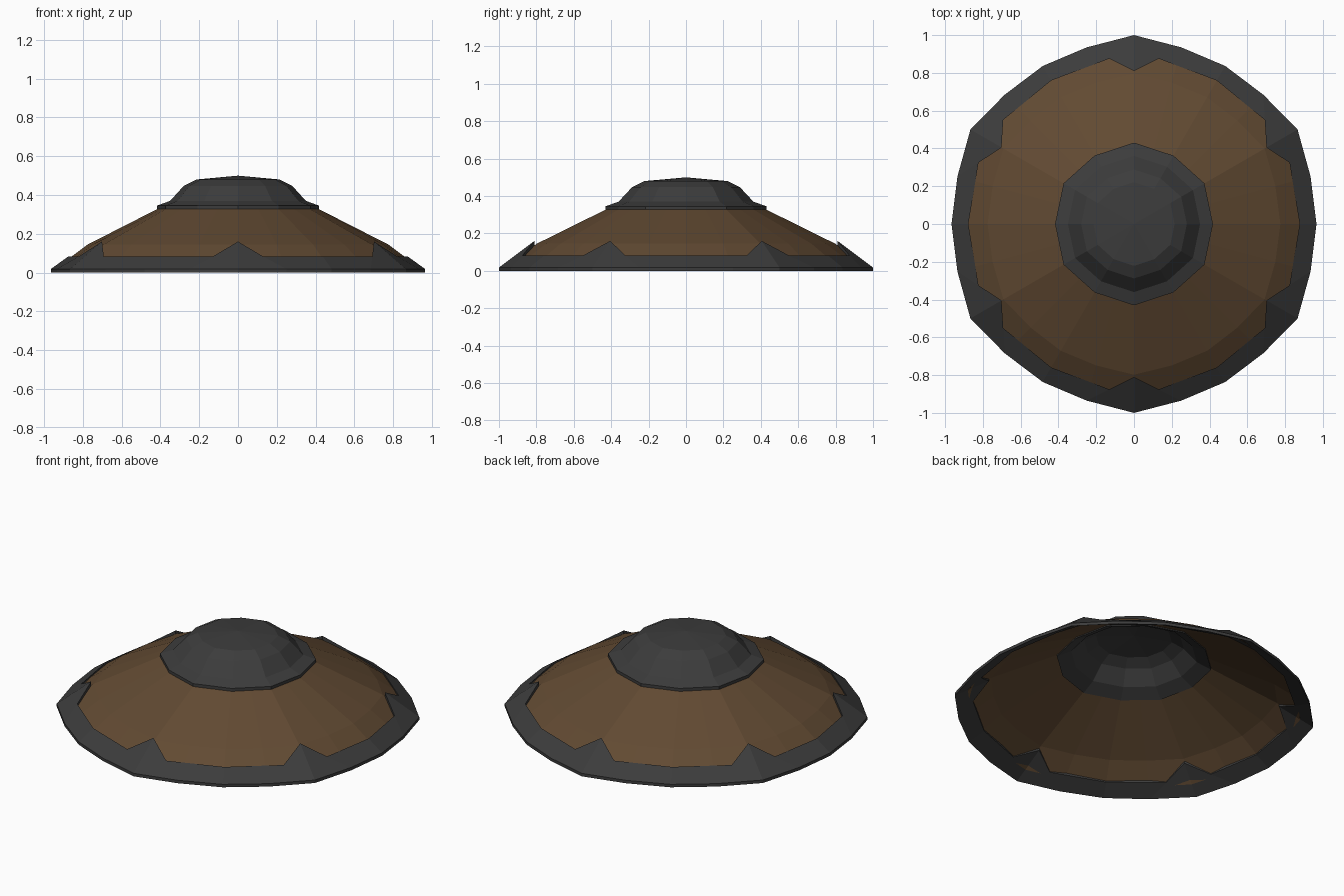
import bpy, bmesh, math

if "Cube" in bpy.data.objects:
    bpy.data.objects.remove(bpy.data.objects["Cube"])


def material(name, rgb):
    m = bpy.data.materials.new(name)
    m.diffuse_color = (*rgb, 1)
    m.use_nodes = True
    m.node_tree.nodes["Principled BSDF"].inputs["Base Color"].default_value = m.diffuse_color
    return m


DARK = material("charcoal grey", (0.045, 0.045, 0.045))
BROWN = material("leather brown", (0.12, 0.068, 0.032))


def build(name, tops, bottoms, mat, closed_top=None):
    """Closed thin shell: loft rings of points on top and bottom, join the borders.
    closed_top = (top z, bottom z) fans the last rings to a centre point."""
    bm = bmesh.new()

    def skin(rings):
        return [[bm.verts.new(p) for p in ring] for ring in rings]

    def bridge(a, b):
        n = len(a)
        for i in range(n):
            j = (i + 1) % n
            bm.faces.new((a[i], a[j], b[j], b[i]))

    t, b = skin(tops), skin(bottoms)
    for s in (t, b):
        for r0, r1 in zip(s, s[1:]):
            bridge(r0, r1)
    bridge(t[0], b[0])
    if closed_top:
        for ring, z in ((t[-1], closed_top[0]), (b[-1], closed_top[1])):
            c = bm.verts.new((0, 0, z))
            for i in range(len(ring)):
                bm.faces.new((ring[i], ring[(i + 1) % len(ring)], c))
    else:
        bridge(t[-1], b[-1])
    bmesh.ops.recalc_face_normals(bm, faces=bm.faces)
    me = bpy.data.meshes.new(name)
    bm.to_mesh(me)
    bm.free()
    me.materials.append(mat)
    ob = bpy.data.objects.new(name, me)
    bpy.context.collection.objects.link(ob)
    return ob


def pt(deg, r, z):
    a = math.radians(deg)
    return (r * math.cos(a), r * math.sin(a), z)


def sectors(points):
    """Repeat one 60 degree sector (angle, r, z) around; sectors start at 30 degrees."""
    return [pt(30 + 60 * k + a, r, z) for k in range(6) for a, r, z in points]


# Brown sloping shell, slightly wider towards the six points
def shell_ring(r, z):
    return sectors([(0, r * 1.03, z), (15, r * 1.0, z), (30, r, z), (45, r * 1.0, z)])


def crown_ring(r, z):  # twelve sided, edge midpoints included
    m = r * math.cos(math.radians(15))
    return sectors([(0, r * 1.03, z), (15, m * 1.015, z), (30, r, z), (45, m * 1.015, z)])


T = 0.012
build("sloping_shell",
      [shell_ring(0.90, 0.052), shell_ring(0.775, 0.145), crown_ring(0.40, 0.336)],
      [shell_ring(0.90, 0.052 - T), shell_ring(0.775, 0.145 - T), crown_ring(0.40, 0.336 - T)],
      BROWN)


# Dark rim band with six pointed tabs, wrapping both sides of the shell
def rim_outer(z):
    return sectors([(0, 1.0, z), (15, 0.968, z), (30, 0.966, z), (45, 0.968, z)])


def rim_inner(z, z_tab):
    return sectors([(0, 0.81, z_tab), (8.5, 0.885, z), (30, 0.877, z), (51.5, 0.885, z)])


build("rim_band",
      [rim_outer(0.018), rim_inner(0.082, 0.16)],
      [rim_outer(0.0), rim_inner(0.05, 0.112)], DARK)


# Dark domed cap with a small flange, hollow underneath
def cap_ring(r, z):
    return sectors([(0, r * 1.03, z), (30, r, z)])


PROFILE = [(0.418, 0.345, 0.037), (0.35, 0.37, 0.022), (0.28, 0.447, 0.022), (0.215, 0.48, 0.02)]
build("domed_cap",
      [cap_ring(r, z) for r, z, t in PROFILE],
      [cap_ring(r - (0.0 if i == 0 else 0.01), z - t) for i, (r, z, t) in enumerate(PROFILE)],
      DARK, closed_top=(0.5, 0.48))
